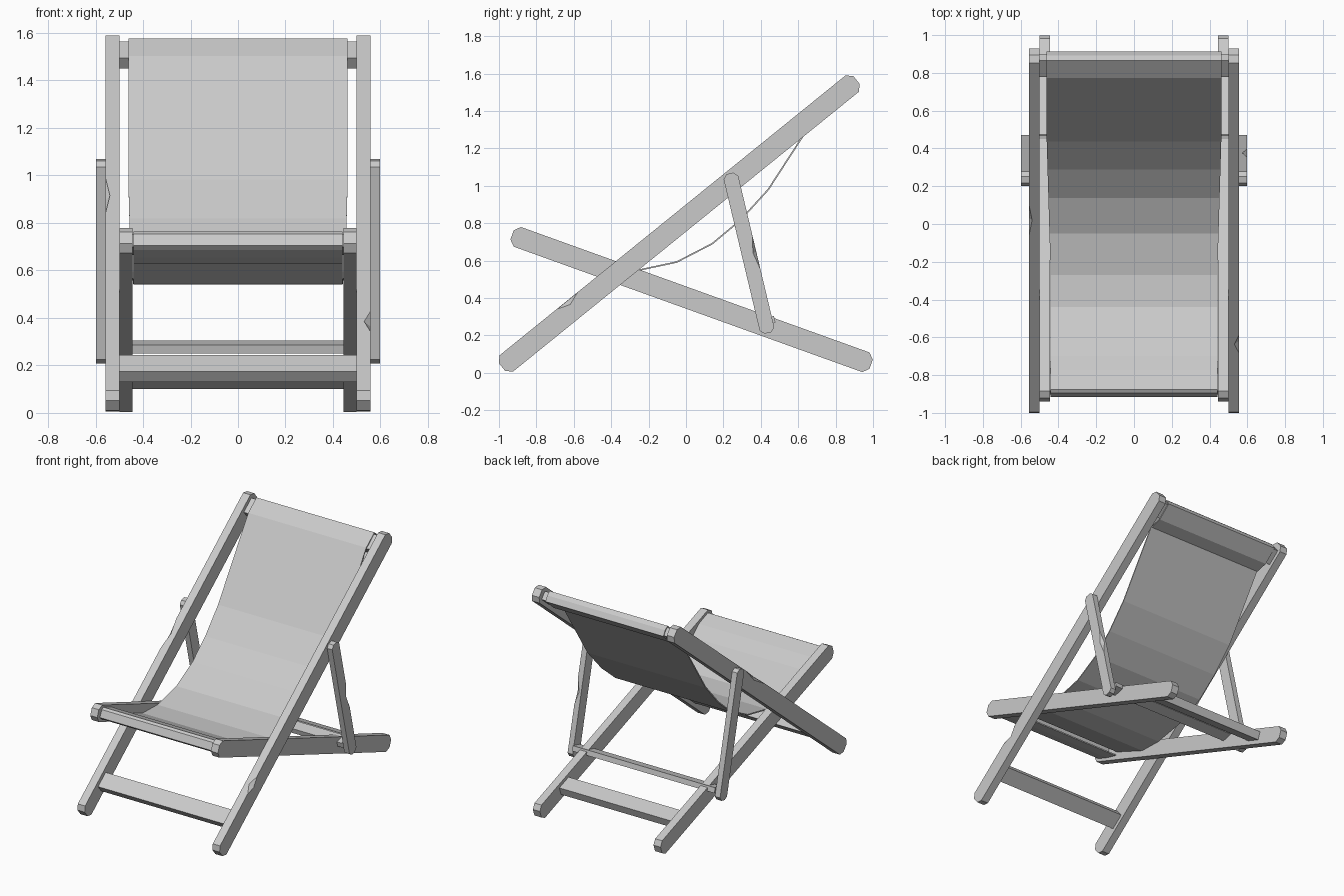
import bpy, bmesh
from mathutils import Vector

cube = bpy.data.objects.get("Cube")
if cube:
    bpy.data.objects.remove(cube, do_unlink=True)

grey = bpy.data.materials.new("plain_grey")
grey.use_nodes = True
grey.diffuse_color = (0.588, 0.588, 0.588, 1)
grey.node_tree.nodes["Principled BSDF"].inputs["Base Color"].default_value = grey.diffuse_color


def finish(name, bm):
    bmesh.ops.recalc_face_normals(bm, faces=bm.faces)
    mesh = bpy.data.meshes.new(name)
    bm.to_mesh(mesh)
    bm.free()
    mesh.materials.append(grey)
    obj = bpy.data.objects.new(name, mesh)
    bpy.context.collection.objects.link(obj)
    return obj


def plank(name, start, end, width, x0, x1, chamfer=0.0):
    """Straight plank between two (y, z) points, with optional cut corners."""
    p, q = Vector(start), Vector(end)
    d = (q - p).normalized()
    n = Vector((-d.y, d.x))
    h = width / 2
    outline = []
    for tip, along, side in ((p, d, n), (q, -d, -n)):
        if chamfer:
            outline += [tip + along * chamfer + side * h, tip + side * (h - chamfer),
                        tip - side * (h - chamfer), tip + along * chamfer - side * h]
        else:
            outline += [tip + side * h, tip - side * h]
    bm = bmesh.new()
    face = bm.faces.new([bm.verts.new((x0, v.x, v.y)) for v in outline])
    new = bmesh.ops.extrude_face_region(bm, geom=[face])["geom"]
    moved = [v for v in new if isinstance(v, bmesh.types.BMVert)]
    bmesh.ops.translate(bm, verts=moved, vec=(x1 - x0, 0, 0))
    return finish(name, bm)


def rung(name, centre, direction, length, thick, half):
    c, d = Vector(centre), Vector(direction).normalized() * length / 2
    return plank(name, c - d, c + d, thick, -half, half)


def chip(obj, a, b, outward, across, depth):
    """Knock a small two-faced notch out of a long outer edge."""
    a, b = Vector(a), Vector(b)
    n = Vector(outward).normalized()
    mid = (a + b) / 2
    side = Vector((1 if a.x > 0 else -1, 0, 0))
    bm = bmesh.new()
    for v in (a, b, mid - side * across, mid - n * depth, mid + (side + n) * 0.03):
        bm.verts.new(v)
    bmesh.ops.convex_hull(bm, input=bm.verts)
    cutter = finish("chip_cutter", bm)
    cutter.hide_render = True
    mod = obj.modifiers.new("chip", "BOOLEAN")
    mod.operation, mod.solver, mod.object = "DIFFERENCE", "EXACT", cutter
    bpy.context.view_layer.objects.active = obj
    bpy.ops.object.modifier_apply(modifier=mod.name)
    bpy.data.objects.remove(cutter, do_unlink=True)


# Side rails and props, one of each per side
back_dir, seat_dir, prop_dir = (1.896, 1.534), (1.92, -0.69), (0.203, -0.85)
parts = {}
for side, s in (("left", 1), ("right", -1)):
    parts["back", s] = plank(f"back_rail_{side}", (-0.984, 0.031), (0.912, 1.565),
                             0.113, s * 0.50, s * 0.557, 0.03)
    parts["seat", s] = plank(f"seat_rail_{side}", (-0.93, 0.737), (0.99, 0.046),
                             0.112, s * 0.445, s * 0.50, 0.03)
    parts["prop", s] = plank(f"prop_{side}", (0.235, 1.066), (0.438, 0.213),
                             0.08, s * 0.557, s * 0.597, 0.022)

# Worn chips on the outer edges
back_up = (0, -0.629, 0.777)
chip(parts["back", 1], (0.557, -0.69, 0.340), (0.557, -0.58, 0.429), back_up, 0.028, 0.025)
chip(parts["back", -1], (-0.557, -0.08, 0.833), (-0.557, 0.12, 0.995), back_up, 0.02, 0.02)
chip(parts["prop", 1], (0.597, 0.354, 0.735), (0.597, 0.397, 0.555), (0, 0.973, 0.232), 0.025, 0.018)

# Cross bars
rung("top_bar", (0.84, 1.507), back_dir, 0.11, 0.058, 0.50)
rung("front_foot_bar", (-0.79, 0.187), back_dir, 0.11, 0.058, 0.50)
rung("seat_front_bar", (-0.845, 0.709), seat_dir, 0.10, 0.056, 0.445)
rung("rear_foot_bar", (0.72, 0.146), seat_dir, 0.11, 0.058, 0.445)
rung("prop_bar", (0.435, 0.2775), (0.85, 0.203), 0.08, 0.036, 0.557)

# Sling: one strip looped round the top bar and the seat front bar
path = [(0.735, 1.42), (0.818, 1.443), (0.909, 1.52), (0.89, 1.553), (0.866, 1.573),
        (0.777, 1.50), (0.44, 0.98), (0.29, 0.815), (0.14, 0.69), (-0.05, 0.592),
        (-0.27, 0.545), (-0.44, 0.55), (-0.70, 0.655), (-0.775, 0.72), (-0.875, 0.759),
        (-0.891, 0.75), (-0.911, 0.705), (-0.895, 0.69), (-0.81, 0.659), (-0.715, 0.634)]
bm = bmesh.new()
rows = []
for y, z in path:
    blend = min(max((y + 0.27) / 0.71, 0), 1)
    half = 0.441 + 0.021 * blend
    rows.append([bm.verts.new((x, y, z)) for x in (-half, half)])
for r0, r1 in zip(rows, rows[1:]):
    bm.faces.new((r0[0], r0[1], r1[1], r1[0]))
sling = finish("fabric_sling", bm)
thickness = sling.modifiers.new("thickness", "SOLIDIFY")
thickness.thickness = 0.008
thickness.offset = 0
